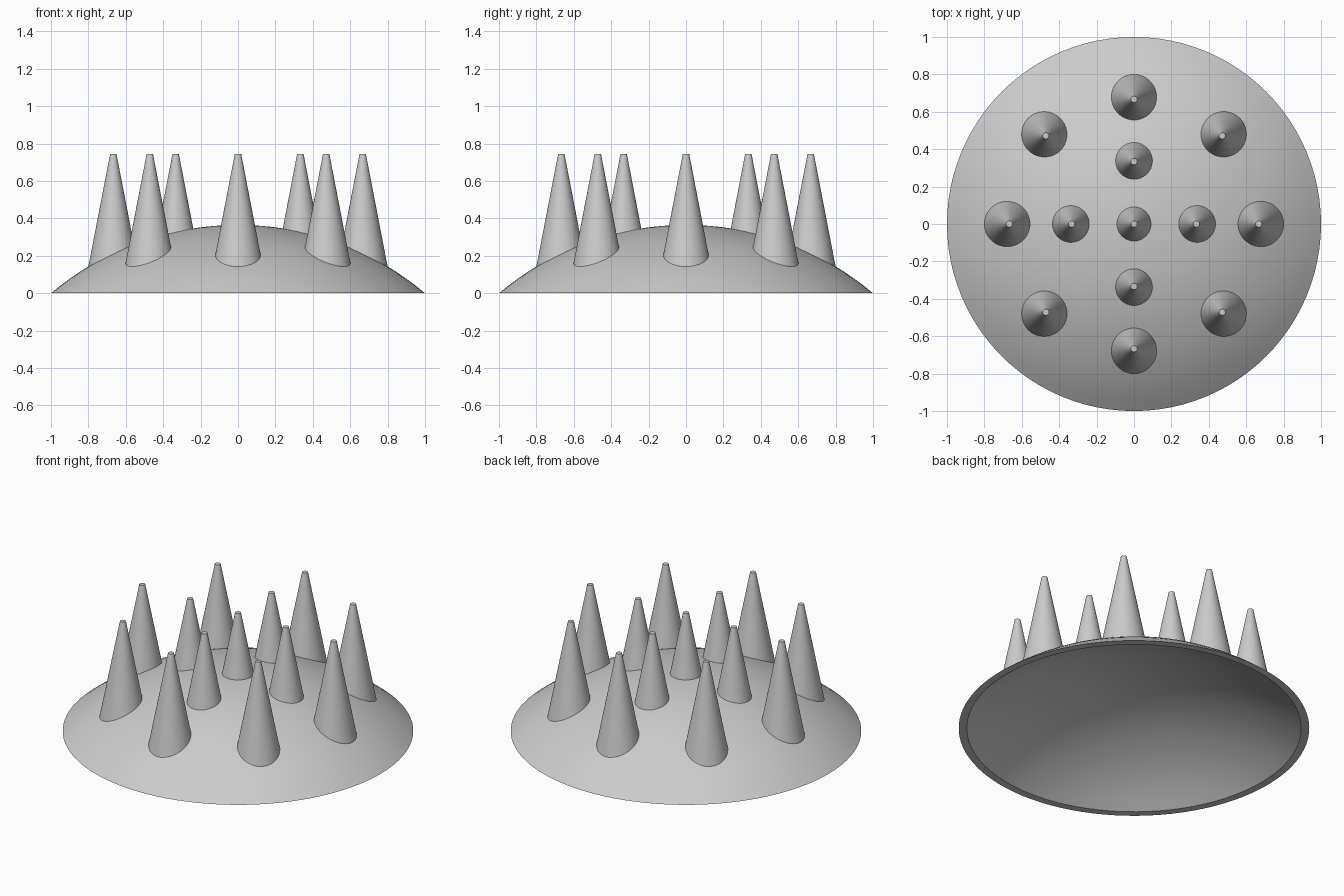
import bpy, bmesh
from math import sin, cos, pi, sqrt, radians, asin

cube = bpy.data.objects.get("Cube")
if cube:
    bpy.data.objects.remove(cube, do_unlink=True)

# Dimensions of the spherical cap and the spikes
RISE = 0.365
R_OUT = (1 + RISE ** 2) / (2 * RISE)
CENTRE_Z = RISE - R_OUT
R_IN = sqrt(0.954 ** 2 + CENTRE_Z ** 2)
R_MID = (R_OUT + R_IN) / 2
TIP_Z, TIP_R, TAPER = 0.745, 0.017, 0.193

grey = bpy.data.materials.new("plain grey")
grey.use_nodes = True
colour = (0.6, 0.6, 0.6, 1)
grey.diffuse_color = colour
grey.node_tree.nodes["Principled BSDF"].inputs["Base Color"].default_value = colour


def finish(bm, name):
    bmesh.ops.recalc_face_normals(bm, faces=bm.faces)
    mesh = bpy.data.meshes.new(name)
    bm.to_mesh(mesh)
    bm.free()
    mesh.materials.append(grey)
    obj = bpy.data.objects.new(name, mesh)
    bpy.context.collection.objects.link(obj)
    bpy.ops.object.select_all(action="DESELECT")
    obj.select_set(True)
    bpy.context.view_layer.objects.active = obj
    bpy.ops.object.shade_smooth_by_angle(angle=radians(30))


def cap_arc(radius, steps=16):
    """Profile from the pole down to the ground plane."""
    end = pi / 2 - asin(-CENTRE_Z / radius)
    return [(radius * sin(end * i / steps), CENTRE_Z + radius * cos(end * i / steps))
            for i in range(steps + 1)]


# Hollow dome: outer and inner arcs joined by a flat rim, spun around z
def dome():
    bm = bmesh.new()
    profile = cap_arc(R_OUT) + cap_arc(R_IN)[::-1]
    verts = [bm.verts.new((r, 0, z)) for r, z in profile]
    edges = [bm.edges.new(pair) for pair in zip(verts, verts[1:])]
    bmesh.ops.spin(bm, geom=verts + edges, cent=(0, 0, 0), axis=(0, 0, 1),
                   angle=2 * pi, steps=96, use_merge=True)
    bmesh.ops.remove_doubles(bm, verts=bm.verts, dist=1e-4)
    finish(bm, "dome_shell")


# Upright spike whose foot is trimmed to the curve inside the shell wall
def spike(name, x, y, sides=48):
    bm = bmesh.new()
    tip, foot = [], []
    for i in range(sides):
        c, s = cos(2 * pi * i / sides), sin(2 * pi * i / sides)
        z = 0.2
        for _ in range(12):
            r = TIP_R + TAPER * (TIP_Z - z)
            px, py = x + r * c, y + r * s
            z = CENTRE_Z + sqrt(R_MID ** 2 - px * px - py * py)
        foot.append(bm.verts.new((px, py, z)))
        tip.append(bm.verts.new((x + TIP_R * c, y + TIP_R * s, TIP_Z)))
    bm.faces.new(tip)
    for i in range(sides):
        j = (i + 1) % sides
        bm.faces.new((foot[i], foot[j], tip[j], tip[i]))
    finish(bm, name)


dome()
spike("centre_spike", 0, 0)
for ring, count, dist in (("inner", 4, 1 / 3), ("outer", 8, 2 / 3)):
    for k in range(count):
        a = 2 * pi * k / count
        spike(f"{ring}_spike_{k + 1}", dist * cos(a), dist * sin(a))
